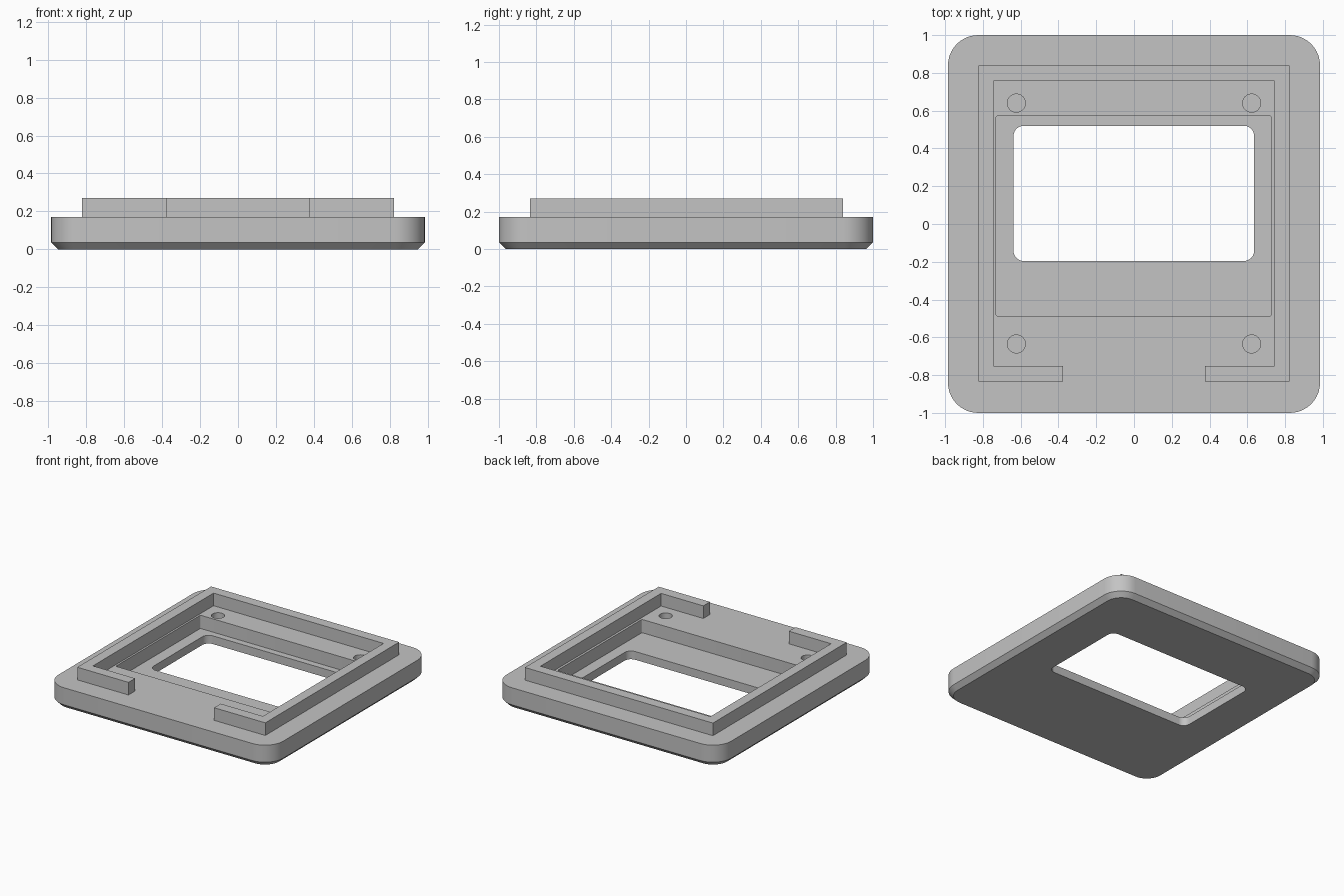
import bpy, bmesh
from math import cos, sin, pi, radians

if "Cube" in bpy.data.objects:
    bpy.data.objects.remove(bpy.data.objects["Cube"], do_unlink=True)

grey = bpy.data.materials.new("plain_grey")
grey.use_nodes = True
grey.diffuse_color = (0.55, 0.55, 0.55, 1)
grey.node_tree.nodes["Principled BSDF"].inputs["Base Color"].default_value = (0.55, 0.55, 0.55, 1)

TOP, FLOOR, RIM_TOP = 0.17, 0.065, 0.27


def rounded(x0, x1, y0, y1, r, steps=10):
    """Counter-clockwise outline of a rectangle with round corners."""
    corners = [(x1 - r, y1 - r), (x0 + r, y1 - r), (x0 + r, y0 + r), (x1 - r, y0 + r)]
    return [(cx + r * cos((q + i / steps) * pi / 2), cy + r * sin((q + i / steps) * pi / 2))
            for q, (cx, cy) in enumerate(corners) for i in range(steps + 1)]


def loft(name, layers):
    """Solid through (outline, height) layers, from the bottom up."""
    bm = bmesh.new()
    rings = [[bm.verts.new((x, y, z)) for x, y in outline] for outline, z in layers]
    bm.faces.new(rings[0][::-1])
    bm.faces.new(rings[-1])
    for low, high in zip(rings, rings[1:]):
        for i in range(len(low)):
            j = (i + 1) % len(low)
            bm.faces.new((low[i], low[j], high[j], high[i]))
    bmesh.ops.recalc_face_normals(bm, faces=bm.faces)
    mesh = bpy.data.meshes.new(name)
    bm.to_mesh(mesh)
    bm.free()
    mesh.materials.append(grey)
    ob = bpy.data.objects.new(name, mesh)
    bpy.context.collection.objects.link(ob)
    return ob


def activate(ob):
    bpy.ops.object.select_all(action='DESELECT')
    ob.select_set(True)
    bpy.context.view_layer.objects.active = ob


def cut(target, name, outline, z0, z1):
    """Subtract a straight prism from the target."""
    cutter = loft(name, [(outline, z0), (outline, z1)])
    cutter.hide_render = True
    mod = target.modifiers.new(name, 'BOOLEAN')
    mod.operation, mod.solver, mod.object = 'DIFFERENCE', 'EXACT', cutter
    activate(target)
    bpy.ops.object.modifier_apply(modifier=mod.name)
    bpy.data.objects.remove(cutter, do_unlink=True)


# Base plate with round corners and a chamfered lower edge
c = 0.035
outer = rounded(-0.985, 0.985, -1, 1, 0.16)
lower = rounded(-0.985 + c, 0.985 - c, -1 + c, 1 - c, 0.16 - c)
plate = loft("base_plate", [(lower, 0), (outer, c), (outer, TOP)])

# Recess, window opening and four blind screw holes
cut(plate, "recess_cutter", rounded(-0.73, 0.727, -0.487, 0.572, 0.008, 3), FLOOR, 0.4)
cut(plate, "window_cutter", rounded(-0.638, 0.636, -0.196, 0.52, 0.055), -0.1, 0.4)
for x in (-0.623, 0.623):
    for y in (-0.635, 0.64):
        hole = [(x + 0.048 * cos(i * pi / 16), y + 0.048 * sin(i * pi / 16)) for i in range(32)]
        cut(plate, "screw_hole_cutter", hole, FLOOR, 0.4)
activate(plate)
bpy.ops.object.shade_smooth_by_angle(angle=radians(30))

# Raised rim, open in the middle of the front side
right_half = [(0.375, -0.835), (0.824, -0.835), (0.824, 0.84), (-0.824, 0.84),
              (-0.824, -0.835), (-0.375, -0.835), (-0.375, -0.752), (-0.745, -0.752),
              (-0.745, 0.758), (0.745, 0.758), (0.745, -0.752), (0.375, -0.752)]
loft("raised_rim", [(right_half, TOP), (right_half, RIM_TOP)])
